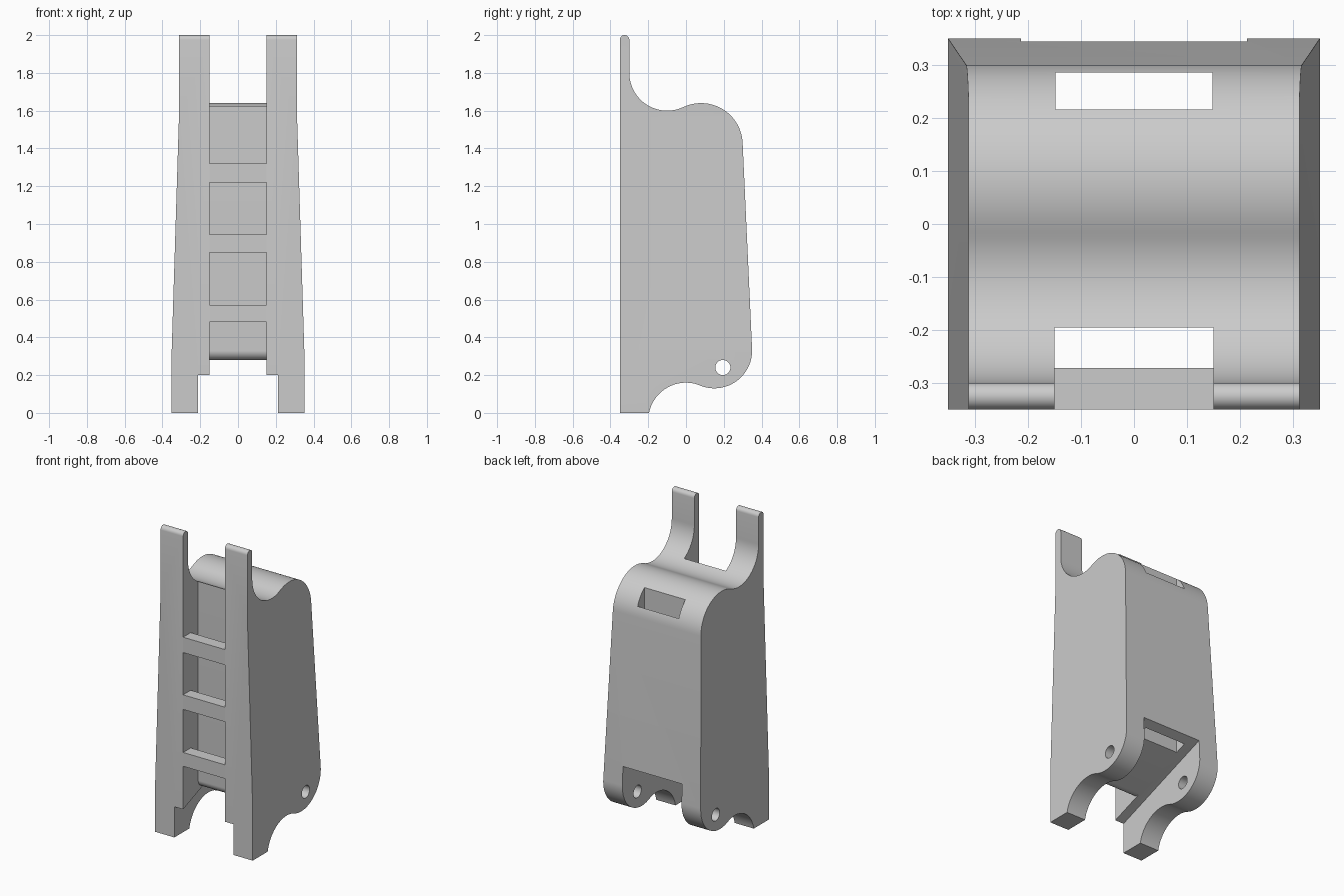
import bpy, bmesh
from math import sin, cos, atan, radians

cube = bpy.data.objects.get("Cube")
if cube:
    bpy.data.objects.remove(cube, do_unlink=True)

# Single plain material
grey = bpy.data.materials.new("plain_grey")
grey.use_nodes = True
colour = (0.6, 0.6, 0.6, 1)
grey.diffuse_color = colour
grey.node_tree.nodes["Principled BSDF"].inputs["Base Color"].default_value = colour


def arc(cy, cz, r, start, end, n=20):
    angles = [radians(start + (end - start) * i / n) for i in range(n + 1)]
    return [(cy + r * cos(a), cz + r * sin(a)) for a in angles]


def prism(name, points, half, along="x"):
    """Extrude a 2D outline symmetrically along x (points are y,z) or y (points are x,z)."""
    bm = bmesh.new()
    place = (lambda p, d: (d, *p)) if along == "x" else (lambda p, d: (p[0], d, p[1]))
    face = bm.faces.new([bm.verts.new(place(p, -half)) for p in points])
    ext = bmesh.ops.extrude_face_region(bm, geom=[face])
    verts = [v for v in ext["geom"] if isinstance(v, bmesh.types.BMVert)]
    shift = (2 * half, 0, 0) if along == "x" else (0, 2 * half, 0)
    bmesh.ops.translate(bm, verts=verts, vec=shift)
    bmesh.ops.recalc_face_normals(bm, faces=bm.faces)
    mesh = bpy.data.meshes.new(name)
    bm.to_mesh(mesh)
    bm.free()
    mesh.materials.append(grey)
    obj = bpy.data.objects.new(name, mesh)
    bpy.context.collection.objects.link(obj)
    return obj


def box(y0, y1, z0, z1):
    return [(y0, z0), (y1, z0), (y1, z1), (y0, z1)]


def select(obj):
    bpy.ops.object.select_all(action="DESELECT")
    obj.select_set(True)
    bpy.context.view_layer.objects.active = obj


def combine(obj, cutter, operation="DIFFERENCE"):
    mod = obj.modifiers.new("cut", "BOOLEAN")
    mod.object, mod.operation, mod.solver = cutter, operation, "EXACT"
    select(obj)
    bpy.ops.object.modifier_apply(modifier=mod.name)
    bpy.data.objects.remove(cutter, do_unlink=True)


# Body side profile: post tip, valley, crest, back bulge, foot arch
profile = [(-0.35, 0)]
profile += arc(-0.325, 1.975, 0.025, 180, 0, 12)
profile += arc(-0.10, 1.80, 0.20, 180, 295.35, 28)
profile += arc(0.08, 1.42, 0.22, 115.35, 2.6, 28)[1:]
profile += arc(0.15, 0.33, 0.20, 2.6, -112.07, 28)
profile += arc(0, -0.04, 0.20, 67.93, 168.46, 24)[1:]
body = prism("body", profile, 0.5)

# Tapered sides
right_edge = [(0.351, -0.1), (0.351, 0.33), (0.3125, 1.57), (0.3125, 2.2)]
outline = right_edge + [(-x, z) for x, z in reversed(right_edge)]
combine(body, prism("taper", outline, 1, "y"), "INTERSECT")

# Sloping cut between the feet
slope = 0.374
ceiling = lambda y: 0.2 + slope * (y + 0.35)
combine(body, prism("foot_gap", [(-0.5, -0.2), (0.5, -0.2), (0.5, ceiling(0.5)),
                                 (-0.5, ceiling(-0.5))], 0.213))

# Front channel with a rounded lower lip
wall, lip = -0.195, 0.05
lip_z = ceiling(wall + lip) + lip / cos(atan(slope))
curve = arc(wall + lip, lip_z, lip, 180, 290.5, 14)
channel = [(-0.5, -0.3), (-0.5, 2.3), (wall, 2.3)] + curve + [(curve[-1][0], -0.3)]
combine(body, prism("channel", channel, 0.15))

# Rear vertical slot and axle hole
combine(body, prism("rear_slot", box(0.216, 0.286, -0.3, 2.3), 0.148))
combine(body, prism("axle_hole", arc(0.195, 0.24, 0.04, 0, 350, 35), 1))

select(body)
bpy.ops.object.shade_smooth_by_angle()

# Ladder rungs across the channel
for i, (low, high) in enumerate([(0.48, 0.57), (0.85, 0.945), (1.22, 1.32)]):
    prism(f"rung_{i + 1}", box(-0.35, -0.272, low, high), 0.15)
